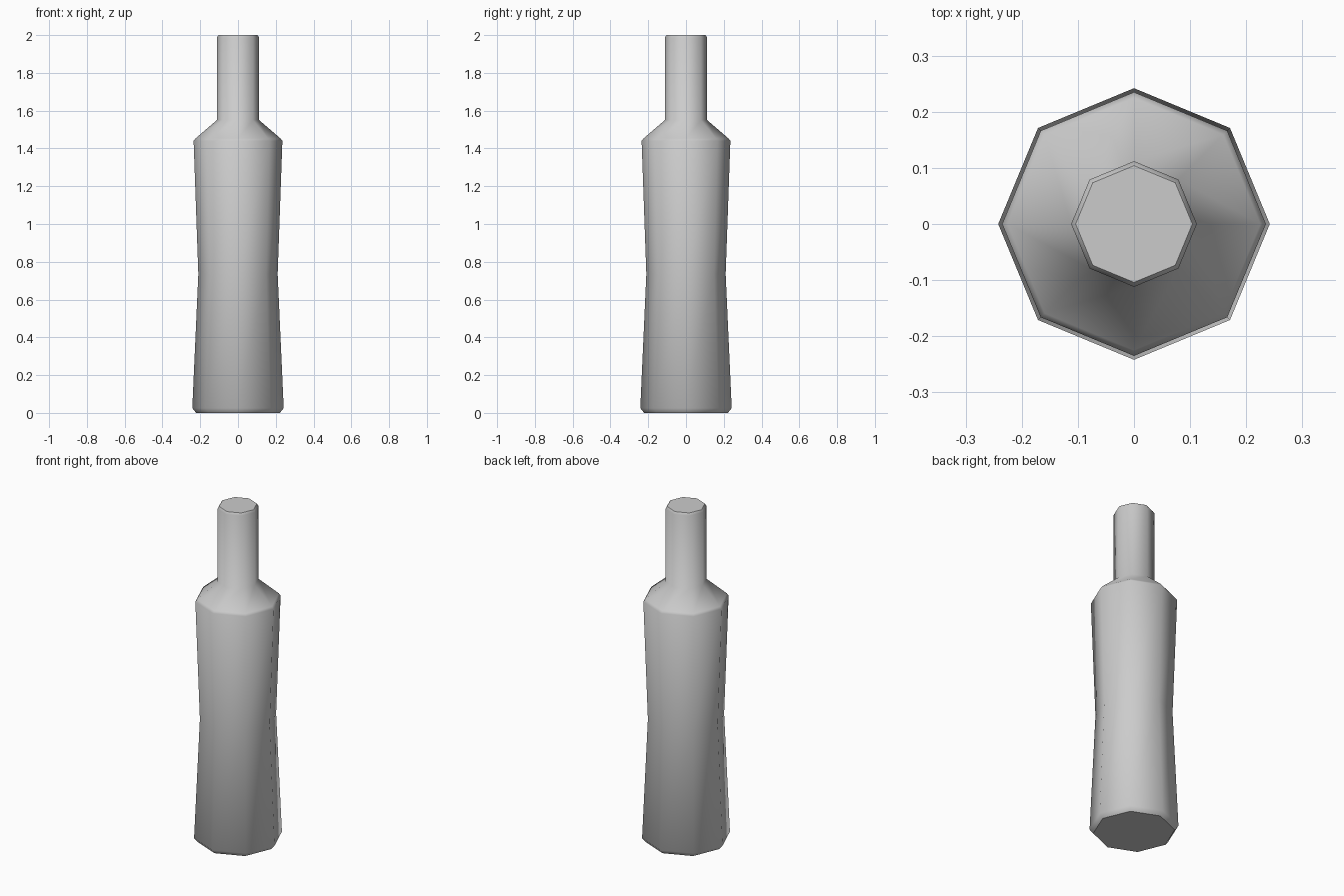
import bpy, bmesh
from math import cos, sin, pi, radians

if "Cube" in bpy.data.objects:
    bpy.data.objects.remove(bpy.data.objects["Cube"])

SIDES = 8

# Bottle outline from base to lip: (radius, height)
PROFILE = [
    (0.222, 0.0), (0.242, 0.025),      # chamfered base
    (0.21, 0.735),                     # pinched waist
    (0.235, 1.44), (0.225, 1.453),     # shoulder edge
    (0.112, 1.55),                     # neck root
    (0.112, 1.987), (0.104, 2.0),      # chamfered lip
]


def lathe(name, profile, sides):
    bm = bmesh.new()
    rings = [[bm.verts.new((r * cos(2 * pi * i / sides), r * sin(2 * pi * i / sides), z))
              for i in range(sides)] for r, z in profile]
    for low, high in zip(rings, rings[1:]):
        for i in range(sides):
            j = (i + 1) % sides
            bm.faces.new((low[i], low[j], high[j], high[i]))
    # Closed ends
    bm.faces.new(rings[0][::-1])
    bm.faces.new(rings[-1])
    mesh = bpy.data.meshes.new(name)
    bm.to_mesh(mesh)
    bm.free()
    obj = bpy.data.objects.new(name, mesh)
    bpy.context.collection.objects.link(obj)
    return obj


bottle = lathe("bottle", PROFILE, SIDES)

# Soft shading around the eight sides
bpy.context.view_layer.objects.active = bottle
bottle.select_set(True)
bpy.ops.object.shade_smooth_by_angle(angle=radians(50))
